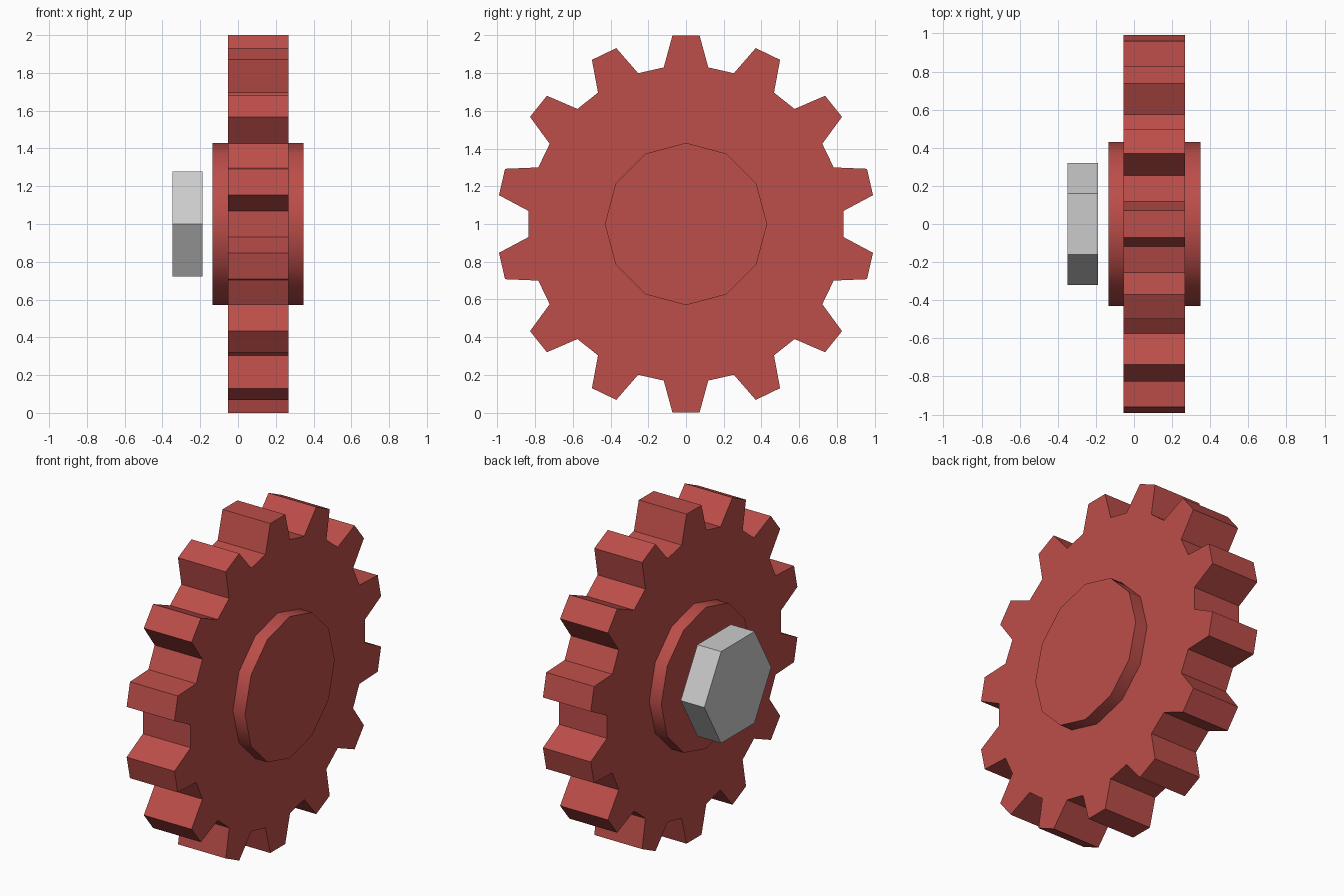
import bpy, bmesh
from math import sin, cos, pi, radians

if "Cube" in bpy.data.objects:
    bpy.data.objects.remove(bpy.data.objects["Cube"])


def material(name, colour):
    mat = bpy.data.materials.new(name)
    mat.diffuse_color = (*colour, 1)
    mat.use_nodes = True
    mat.node_tree.nodes["Principled BSDF"].inputs["Base Color"].default_value = mat.diffuse_color
    return mat


red = material("red_paint", (0.505, 0.075, 0.067))
steel = material("steel", (0.61, 0.61, 0.61))


def extrude_x(name, profile, x0, x1, mat):
    """Extrude a (y, z) outline, centred on the axle at z = 1, along x."""
    bm = bmesh.new()
    face = bm.faces.new([bm.verts.new((x0, y, z + 1)) for y, z in profile])
    res = bmesh.ops.extrude_face_region(bm, geom=[face], use_keep_orig=True)
    for v in res["geom"]:
        if isinstance(v, bmesh.types.BMVert):
            v.co.x = x1
    bmesh.ops.recalc_face_normals(bm, faces=bm.faces)
    mesh = bpy.data.meshes.new(name)
    bm.to_mesh(mesh)
    bm.free()
    ob = bpy.data.objects.new(name, mesh)
    bpy.context.collection.objects.link(ob)
    mesh.materials.append(mat)
    return ob


def ring(n, r):
    return [(r * cos(2 * pi * i / n), r * sin(2 * pi * i / n)) for i in range(n)]


# Toothed wheel: 14 tapered teeth, each root-tip-tip-root
TEETH = 14
tooth = [(0.838, -8.1), (1.0025, -4.1), (1.0025, 4.1), (0.838, 8.1)]
outline = []
for i in range(TEETH):
    mid = pi / 2 + 2 * pi * i / TEETH
    outline += [(r * cos(mid + radians(a)), r * sin(mid + radians(a))) for r, a in tooth]
extrude_x("gear_wheel", outline, -0.054, 0.267, red)

# Twelve-sided hub, smooth around its rim
hub = extrude_x("hub", ring(12, 0.43), -0.135, 0.348, red)
bpy.ops.object.select_all(action='DESELECT')
hub.select_set(True)
bpy.context.view_layer.objects.active = hub
bpy.ops.object.shade_smooth_by_angle(angle=radians(40))

# Hexagonal bolt head, standing clear of the hub
extrude_x("bolt_head", ring(6, 0.321), -0.348, -0.189, steel)
